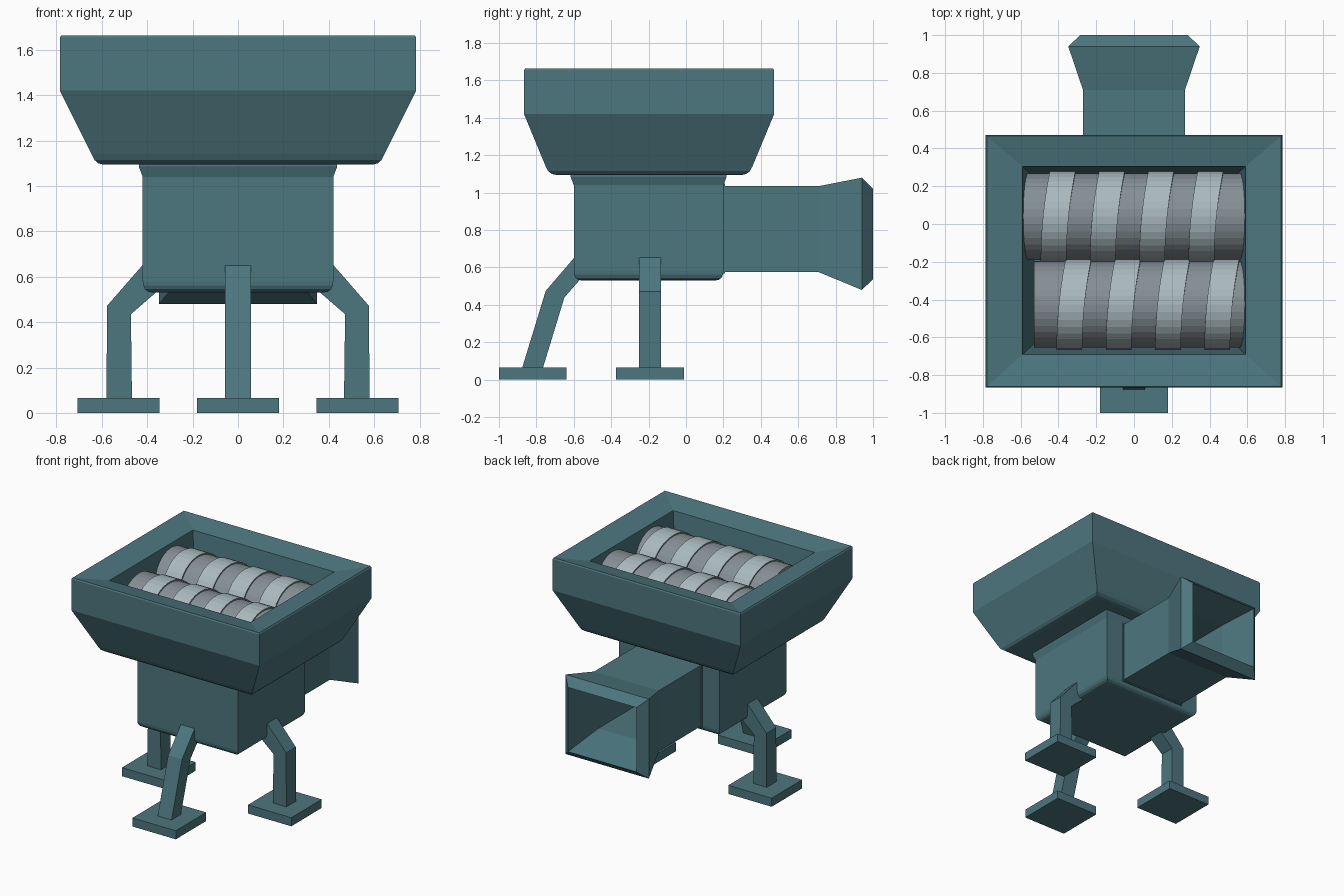
import bpy, bmesh, math

if "Cube" in bpy.data.objects:
    bpy.data.objects.remove(bpy.data.objects["Cube"])


def material(name, rgb):
    m = bpy.data.materials.new(name)
    m.diffuse_color = (*rgb, 1)
    m.use_nodes = True
    m.node_tree.nodes["Principled BSDF"].inputs["Base Color"].default_value = m.diffuse_color
    return m


TEAL = material("teal paint", (0.073, 0.182, 0.210))
LIGHT = material("light steel", (0.40, 0.49, 0.51))
GREY = material("grey steel", (0.235, 0.275, 0.30))


def loft(name, rings, mats=(TEAL,), rule=None):
    """Skin a row of equal-length point rings and cap both ends."""
    bm = bmesh.new()
    vs = [[bm.verts.new(p) for p in r] for r in rings]
    n = len(rings[0])
    for k in range(len(vs) - 1):
        for i in range(n):
            j = (i + 1) % n
            f = bm.faces.new((vs[k][i], vs[k][j], vs[k + 1][j], vs[k + 1][i]))
            f.material_index = rule(k) if rule else 0
    bm.faces.new(vs[0])
    bm.faces.new(vs[-1])
    bmesh.ops.recalc_face_normals(bm, faces=bm.faces)
    me = bpy.data.meshes.new(name)
    bm.to_mesh(me)
    bm.free()
    for m in mats:
        me.materials.append(m)
    ob = bpy.data.objects.new(name, me)
    bpy.context.collection.objects.link(ob)
    return ob


def flat(hx, y0, y1, z):
    """Horizontal rectangle, symmetric in x."""
    return [(-hx, y0, z), (hx, y0, z), (hx, y1, z), (-hx, y1, z)]


def upright(hx, z0, z1, y):
    """Rectangle facing along y, symmetric in x."""
    return [(-hx, y, z0), (hx, y, z0), (hx, y, z1), (-hx, y, z1)]


# Hopper: rounded base, sloped sides, rim, hollow inside
loft("hopper", [
    flat(0.595, -0.695, 0.300, 1.095),
    flat(0.617, -0.718, 0.322, 1.100),
    flat(0.633, -0.737, 0.342, 1.115),
    flat(0.645, -0.750, 0.355, 1.140),
    flat(0.785, -0.866, 0.471, 1.420),
    flat(0.785, -0.866, 0.471, 1.655),
    flat(0.779, -0.860, 0.465, 1.664),
    flat(0.590, -0.690, 0.305, 1.630),
    flat(0.530, -0.635, 0.250, 1.120),
])

# Body with rounded base and a slight flare under the hopper
loft("body", [flat(0.42 - d, -0.60 + d, 0.20 - d, z) for d, z in (
    (0.045, 0.530), (0.025, 0.534), (0.010, 0.545), (0.002, 0.562),
    (0.0, 0.58), (0.0, 1.04), (-0.017, 1.085), (-0.017, 1.11))])

# Discharge chute, flared and hollow, with a thin collar
loft("chute", [
    upright(0.27, 0.575, 1.035, 0.15),
    upright(0.27, 0.575, 1.035, 0.71),
    upright(0.348, 0.48, 1.08, 0.94),
    upright(0.285, 0.537, 1.022, 1.0),
    upright(0.235, 0.615, 0.995, 0.71),
    upright(0.235, 0.615, 0.995, 0.22),
])
loft("chute_collar", [upright(0.278, 0.567, 1.048, 0.17),
                      upright(0.278, 0.567, 1.048, 0.208)])

# Legs: (outer r, z, inner r, z) sections, placed by a mapping to world space
SIDE = [(0.58, 0.04, 0.467, 0.04), (0.577, 0.472, 0.472, 0.435), (0.40, 0.675, 0.345, 0.545)]
FRONT = [(0.883, 0.04, 0.772, 0.04), (0.75, 0.475, 0.65, 0.44), (0.57, 0.685, 0.54, 0.565)]


def leg(name, sections, foot, place):
    w = 0.058
    loft(name + "_leg", [[place(a, -w, za), place(a, w, za), place(b, w, zb), place(b, -w, zb)]
                         for a, za, b, zb in sections])
    loft(name + "_foot", [[place(foot + sx * 0.181, sy * 0.181, z)
                           for sx, sy in ((-1, -1), (1, -1), (1, 1), (-1, 1))]
                          for z in (0, 0.065)])


leg("right", SIDE, 0.526, lambda r, w, z: (r, -0.193 + w, z))
leg("left", SIDE, 0.526, lambda r, w, z: (-r, -0.193 + w, z))
leg("front", FRONT, 0.819, lambda r, w, z: (w, -r, z))


# Crusher rollers: grey drums with slanted raised light bands
def roller(name, yc, x0, x1, first):
    R, r, n, zc = 0.24, 0.230, 36, 1.37

    def ring(x, rad, slant=1.0):
        pts = []
        for i in range(n):
            a = 2 * math.pi * i / n
            t = math.cos(a)
            pts.append((x + slant * (0.024 * t + 0.012 * t * t - 0.006),
                        yc + rad * t, zc + rad * math.sin(a)))
        return pts

    rings = [ring(x0, r, 0)]
    for k in range(4):
        a = first + 0.261 * k
        b = a + 0.136
        rings += [ring(a, r), ring(a, R), ring(b, R), ring(b, r)]
    rings.append(ring(x1, r, 0))
    # rings 4k+2 to 4k+3 are the raised band surfaces
    loft(name, rings, (GREY, LIGHT), lambda k: 1 if k % 4 == 2 else 0)


roller("rear_roller", 0.04, -0.60, 0.60, -0.476)
roller("front_roller", -0.425, -0.53, 0.60, -0.392)
